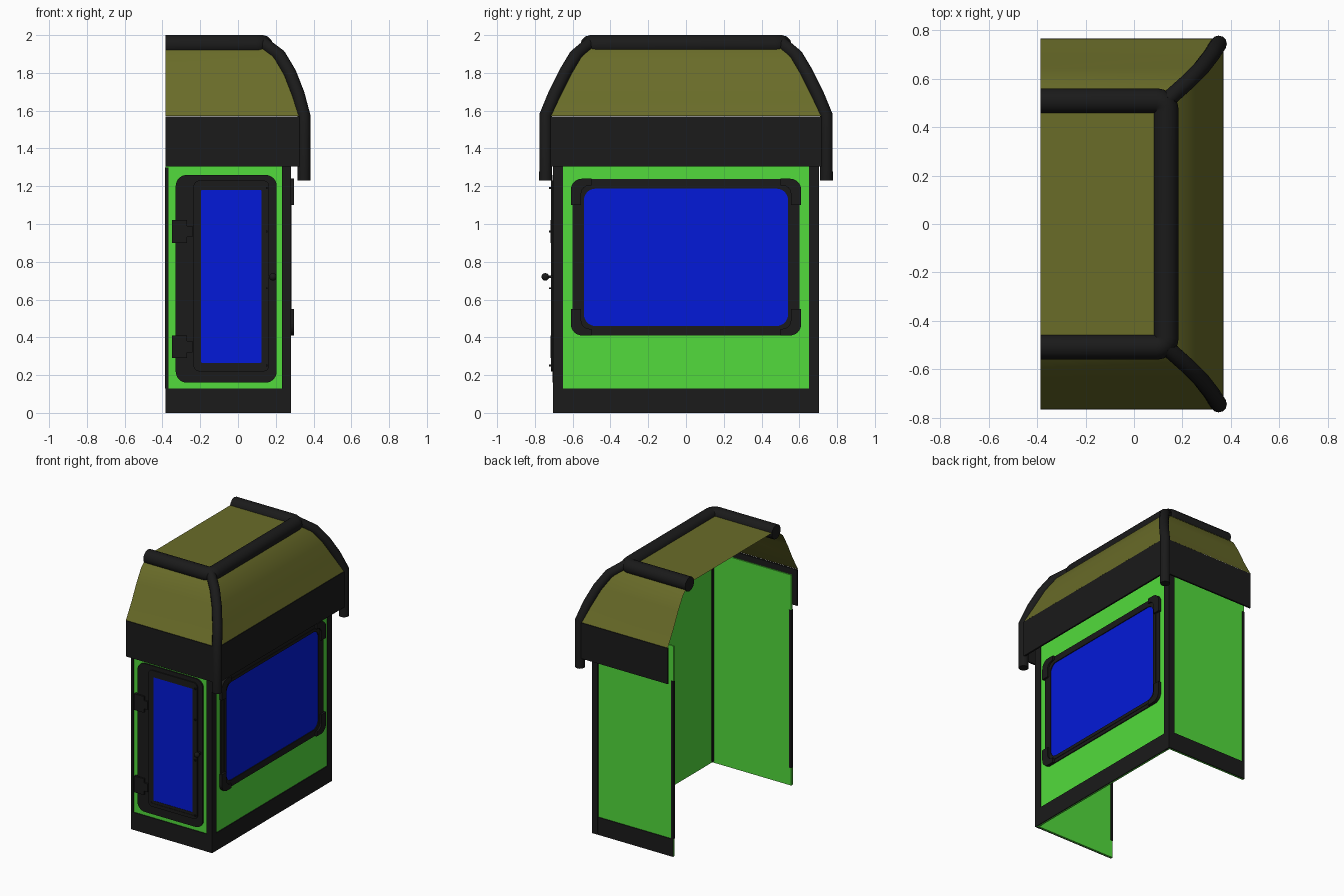
import bpy, bmesh, math
from mathutils import Vector

if "Cube" in bpy.data.objects:
    bpy.data.objects.remove(bpy.data.objects["Cube"], do_unlink=True)


def material(name, rgb):
    m = bpy.data.materials.new(name)
    m.use_nodes = True
    m.diffuse_color = (*rgb, 1)
    m.node_tree.nodes["Principled BSDF"].inputs["Base Color"].default_value = (*rgb, 1)
    return m


GREEN = material("green_panel", (0.085, 0.71, 0.045))
BLUE = material("blue_glass", (0.001, 0.01, 0.69))
DARK = material("dark_trim", (0.0105, 0.0105, 0.0105))
OLIVE = material("olive_roof", (0.142, 0.149, 0.022))
OPEN_X = -0.385  # the open side of the shell


def finish(name, bm, mat, smooth=False):
    bmesh.ops.recalc_face_normals(bm, faces=bm.faces)
    mesh = bpy.data.meshes.new(name)
    bm.to_mesh(mesh)
    bm.free()
    ob = bpy.data.objects.new(name, mesh)
    bpy.context.collection.objects.link(ob)
    mesh.materials.append(mat)
    if smooth:
        shade(ob)


def shade(ob):
    bpy.ops.object.select_all(action="DESELECT")
    ob.select_set(True)
    bpy.context.view_layer.objects.active = ob
    bpy.ops.object.shade_smooth_by_angle(angle=math.radians(40))


def add_box(bm, xs, ys, zs):
    verts = bmesh.ops.create_cube(bm, size=1)["verts"]
    for v in verts:
        v.co = [a + (b - a) * (c + 0.5) for c, (a, b) in zip(v.co, (xs, ys, zs))]


def box(name, xs, ys, zs, mat):
    bm = bmesh.new()
    add_box(bm, xs, ys, zs)
    finish(name, bm, mat)


def u_band(name, x, y, t, z0, z1, mat):
    """Three-sided band, open towards -x."""
    bm = bmesh.new()
    add_box(bm, (x - t, x), (-y, y), (z0, z1))
    for s in (-1, 1):
        add_box(bm, (OPEN_X, x - t), sorted((s * y, s * (y - t))), (z0, z1))
    finish(name, bm, mat)


def arc(cx, cy, r, a0, a1, n=8):
    angles = [math.radians(a0 + (a1 - a0) * i / n) for i in range(n + 1)]
    return [(cx + r * math.cos(a), cy + r * math.sin(a)) for a in angles]


def rounded(u0, u1, v0, v1, r):
    return (arc(u1 - r, v1 - r, r, 0, 90) + arc(u0 + r, v1 - r, r, 90, 180)
            + arc(u0 + r, v0 + r, r, 180, 270) + arc(u1 - r, v0 + r, r, 270, 360))


def on_front(u, v, d):
    return (u, -d, v)


def on_side(u, v, d):
    return (d, u, v)


def plate(name, place, outline, d0, d1, mat, hole=None):
    """Extruded outline on a wall, with an optional matching hole."""
    bm = bmesh.new()
    n = len(outline)

    def loop(points, d):
        return [bm.verts.new(place(u, v, d)) for u, v in points]

    def bridge(a, b):
        for i in range(n):
            j = (i + 1) % n
            bm.faces.new((a[i], a[j], b[j], b[i]))

    back, front = loop(outline, d0), loop(outline, d1)
    bridge(back, front)
    if hole:
        hole_back, hole_front = loop(hole, d0), loop(hole, d1)
        bridge(front, hole_front)
        bridge(hole_front, hole_back)
        bridge(hole_back, back)
    else:
        bm.faces.new(front)
        bm.faces.new(back)
    finish(name, bm, mat)


def tube(name, points, radius):
    curve = bpy.data.curves.new(name, "CURVE")
    curve.dimensions = "3D"
    curve.bevel_depth = radius
    curve.bevel_resolution = 4
    curve.use_fill_caps = True
    spline = curve.splines.new("POLY")
    spline.points.add(len(points) - 1)
    for p, co in zip(spline.points, points):
        p.co = (*co, 1)
    ob = bpy.data.objects.new(name, curve)
    bpy.context.collection.objects.link(ob)
    curve.materials.append(DARK)
    bpy.ops.object.select_all(action="DESELECT")
    ob.select_set(True)
    bpy.context.view_layer.objects.active = ob
    bpy.ops.object.convert(target="MESH")
    shade(bpy.context.view_layer.objects.active)


# Walls, skirting and valance
u_band("walls", 0.274, 0.695, 0.012, 0, 1.56, GREEN)
u_band("skirting", 0.28, 0.702, 0.006, 0, 0.13, DARK)
u_band("valance", 0.37, 0.765, 0.012, 1.305, 1.57, DARK)

# Corner and end posts
for s, side in ((-1, "front"), (1, "back")):
    bm = bmesh.new()
    add_box(bm, (0.232, 0.28), sorted((s * 0.69, s * 0.703)), (0, 1.45))
    add_box(bm, (0.268, 0.28), sorted((s * 0.65, s * 0.703)), (0, 1.45))
    add_box(bm, (0.25, 0.263), sorted((s * 0.67, s * 0.684)), (0.01, 1.45))
    finish(side + "_corner_post", bm, DARK)
    box(side + "_end_post", (OPEN_X - 0.001, -0.368), sorted((s * 0.68, s * 0.702)), (0.13, 1.3), DARK)

# Curved roof shell, lofted through U-shaped rows (x, y, z), creased between panels
stations = [(0.368, 0.763, 1.572), (0.318, 0.695, 1.69), (0.275, 0.64, 1.80),
            (0.22, 0.585, 1.893), (0.132, 0.507, 1.958)]
bm = bmesh.new()
rows = [[bm.verts.new(c) for c in ((OPEN_X, -y, z), (x, -y, z), (x, y, z), (OPEN_X, y, z))]
        for x, y, z in stations]
for low, high in zip(rows, rows[1:]):
    for i in range(3):
        bm.faces.new((low[i], low[i + 1], high[i + 1], high[i]))
    for i in (1, 2):
        bm.edges.get((low[i], high[i])).smooth = False
top = bm.faces.new(rows[-1])
for edge in top.edges:
    edge.smooth = False
finish("roof", bm, OLIVE, smooth=True)

# Top rail with rounded corners
rail_z = 1.9475
bend = arc(0.092, 0.467, 0.04, 0, 90, 5)
rail = [(OPEN_X, -0.507)] + [(x, -y) for x, y in reversed(bend)] + bend + [(OPEN_X, 0.507)]
tube("top_rail", [(x, y, rail_z) for x, y in rail], 0.0525)

# Hip rails running down over the valance corners
for s, side in ((-1, "front"), (1, "back")):
    path = [(0.349, 0.743, 1.23), (0.349, 0.743, 1.575)] + stations[1:]
    tube(side + "_hip_rail", [(x, s * y, z) for x, y, z in path], 0.034)

# Door
plate("door", on_front, rounded(-0.33, 0.205, 0.16, 1.26, 0.06), 0.689, 0.706, DARK)
plate("door_glass", on_front, rounded(-0.197, 0.125, 0.265, 1.18, 0.008), 0.705, 0.709, BLUE)
plate("door_glass_frame", on_front, rounded(-0.235, 0.165, 0.22, 1.23, 0.03), 0.70, 0.714, DARK,
      rounded(-0.215, 0.143, 0.245, 1.20, 0.015))
plate("door_glass_seal", on_front, rounded(-0.215, 0.143, 0.245, 1.20, 0.015), 0.70, 0.711, DARK,
      rounded(-0.197, 0.125, 0.265, 1.18, 0.008))
for z, level in ((0.35, "lower"), (0.96, "upper")):
    bm = bmesh.new()
    add_box(bm, (-0.35, -0.27), (-0.718, -0.69), (z - 0.06, z + 0.06))
    add_box(bm, (-0.27, -0.24), (-0.718, -0.70), (z - 0.03, z + 0.03))
    finish(level + "_hinge", bm, DARK)

# Door knob and bolts
bm = bmesh.new()
bmesh.ops.create_uvsphere(bm, u_segments=16, v_segments=10, radius=0.02)
bmesh.ops.translate(bm, verts=bm.verts, vec=Vector((0.185, -0.745, 0.72)))
add_box(bm, (0.178, 0.192), (-0.74, -0.70), (0.713, 0.727))
finish("door_knob", bm, DARK, smooth=True)
for z in (0.25, 0.66, 0.96, 1.19):
    box("door_bolt", (0.147, 0.157), (-0.724, -0.70), (z - 0.005, z + 0.005), DARK)

# Side window
opening = rounded(-0.54, 0.54, 0.46, 1.187, 0.06)
middle = rounded(-0.565, 0.565, 0.435, 1.21, 0.07)
plate("window_glass", on_side, opening, 0.27, 0.278, BLUE)
plate("window_frame", on_side, rounded(-0.6, 0.6, 0.41, 1.237, 0.07), 0.27, 0.281, DARK, middle)
plate("window_seal", on_side, middle, 0.27, 0.284, DARK, opening)

# Window corner brackets, mirrored into all four corners
bracket = (arc(0.55, 1.18, 0.06, 0, 90) + [(0.50, 1.24), (0.50, 1.205)]
           + arc(0.51, 1.16, 0.045, 90, 0) + [(0.555, 1.10), (0.61, 1.10)])
mid_z = 0.825
for su in (-1, 1):
    for sv in (-1, 1):
        corner = [(su * u, mid_z + sv * (v - mid_z)) for u, v in bracket]
        plate("window_bracket", on_side, corner, 0.27, 0.296, DARK)
